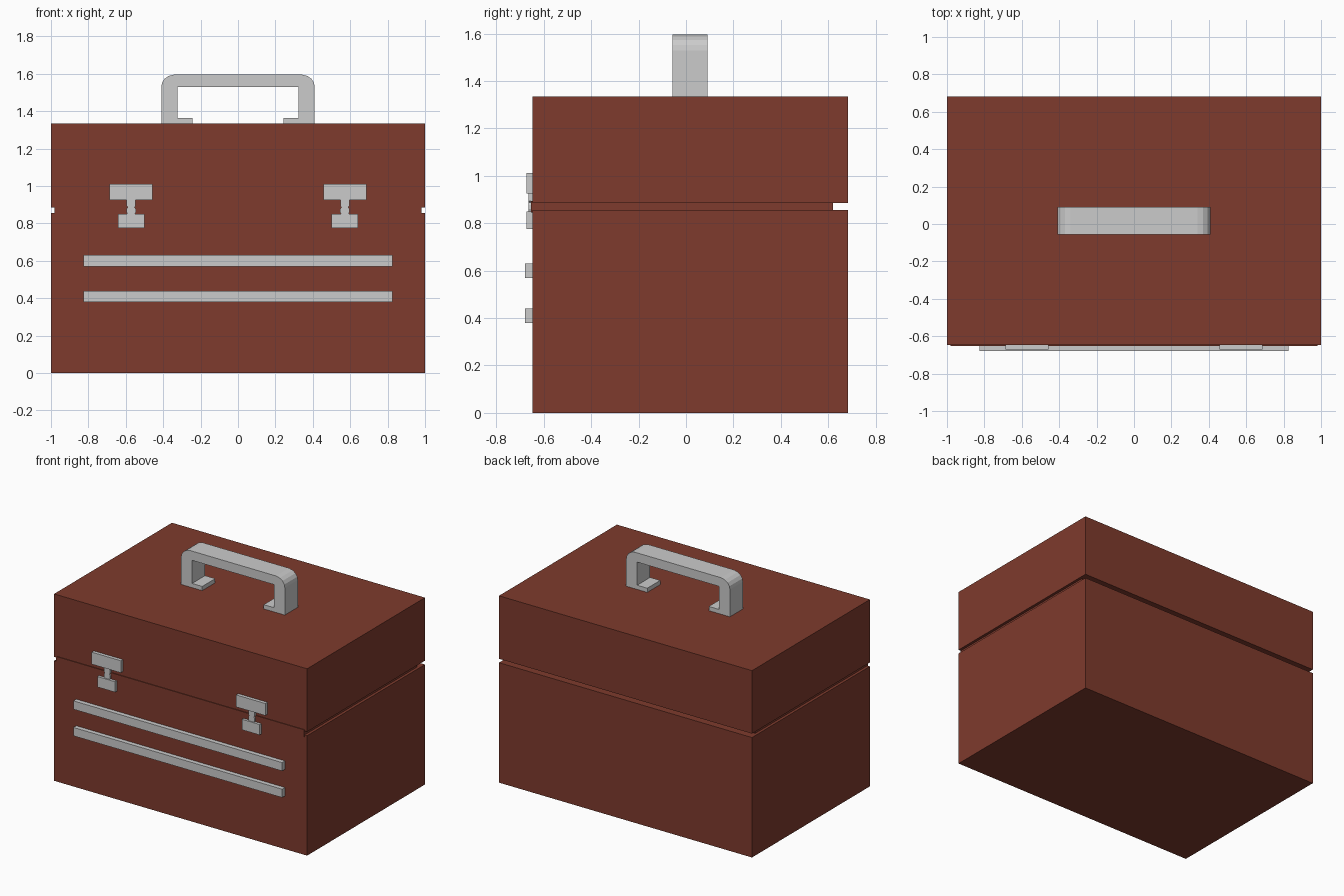
import bpy, bmesh, math

if "Cube" in bpy.data.objects:
    bpy.data.objects.remove(bpy.data.objects["Cube"])

red = bpy.data.materials.new("red_paint")
red.diffuse_color = (0.21, 0.043, 0.026, 1)
red.use_nodes = True
red.node_tree.nodes["Principled BSDF"].inputs["Base Color"].default_value = red.diffuse_color


def prism(name, profile, y0, y1, mat=None, mirror=False):
    """Extrude an x-z outline from y0 to y1, optionally mirrored across x = 0."""
    bm = bmesh.new()
    face = bm.faces.new([bm.verts.new((x, y0, z)) for x, z in profile])
    geo = bmesh.ops.extrude_face_region(bm, geom=[face], use_keep_orig=True)["geom"]
    moved = [g for g in geo if isinstance(g, bmesh.types.BMVert)]
    bmesh.ops.translate(bm, verts=moved, vec=(0, y1 - y0, 0))
    bmesh.ops.recalc_face_normals(bm, faces=bm.faces)
    mesh = bpy.data.meshes.new(name)
    bm.to_mesh(mesh)
    bm.free()
    obj = bpy.data.objects.new(name, mesh)
    bpy.context.collection.objects.link(obj)
    if mat:
        mesh.materials.append(mat)
    if mirror:
        obj.modifiers.new("mirror", "MIRROR").use_mirror_merge = False
    return obj


def box(name, x0, x1, y0, y1, z0, z1, **kw):
    return prism(name, [(x0, z0), (x1, z0), (x1, z1), (x0, z1)], y0, y1, **kw)


FRONT, BACK = -0.648, 0.683

# Case: lower box, recessed seam, lid
box("lower_box", -1, 1, FRONT, BACK, 0, 0.857, mat=red)
box("seam_core", -0.98, 0.98, -0.653, 0.62, 0.845, 0.895, mat=red)
box("lid", -1, 1, FRONT, BACK, 0.885, 1.335, mat=red)

# Front trim bars
for i, z in enumerate((0.38, 0.57)):
    box(f"trim_bar_{i + 1}", -0.825, 0.825, -0.68, FRONT, z, z + 0.06)

# Pair of latches: upper plate, waisted link, lower plate
cx = 0.571
box("latch_upper_plate", cx - 0.115, cx + 0.115, -0.672, FRONT, 0.926, 1.012, mirror=True)
box("latch_lower_plate", cx - 0.07, cx + 0.07, -0.672, FRONT, 0.775, 0.85, mirror=True)
half = [(0.018, 0.845), (0.025, 0.86), (0.025, 0.877), (0.018, 0.888), (0.024, 0.893), (0.024, 0.93)]
link = [(cx + w, z) for w, z in half] + [(cx - w, z) for w, z in reversed(half)]
prism("latch_link", link, -0.664, FRONT, mirror=True)

# Carry handle: one outline with rounded outer corners and inward feet
side = [(0.243, 1.335), (0.41, 1.335), (0.41, 1.53), (0.406, 1.552),
        (0.392, 1.574), (0.37, 1.589), (0.34, 1.596)]
inner = [(0.323, 1.53), (0.323, 1.365), (0.243, 1.365)]
flip = lambda pts: [(-x, z) for x, z in reversed(pts)]
prism("handle", side + flip(side) + flip(inner) + inner, -0.057, 0.09)
